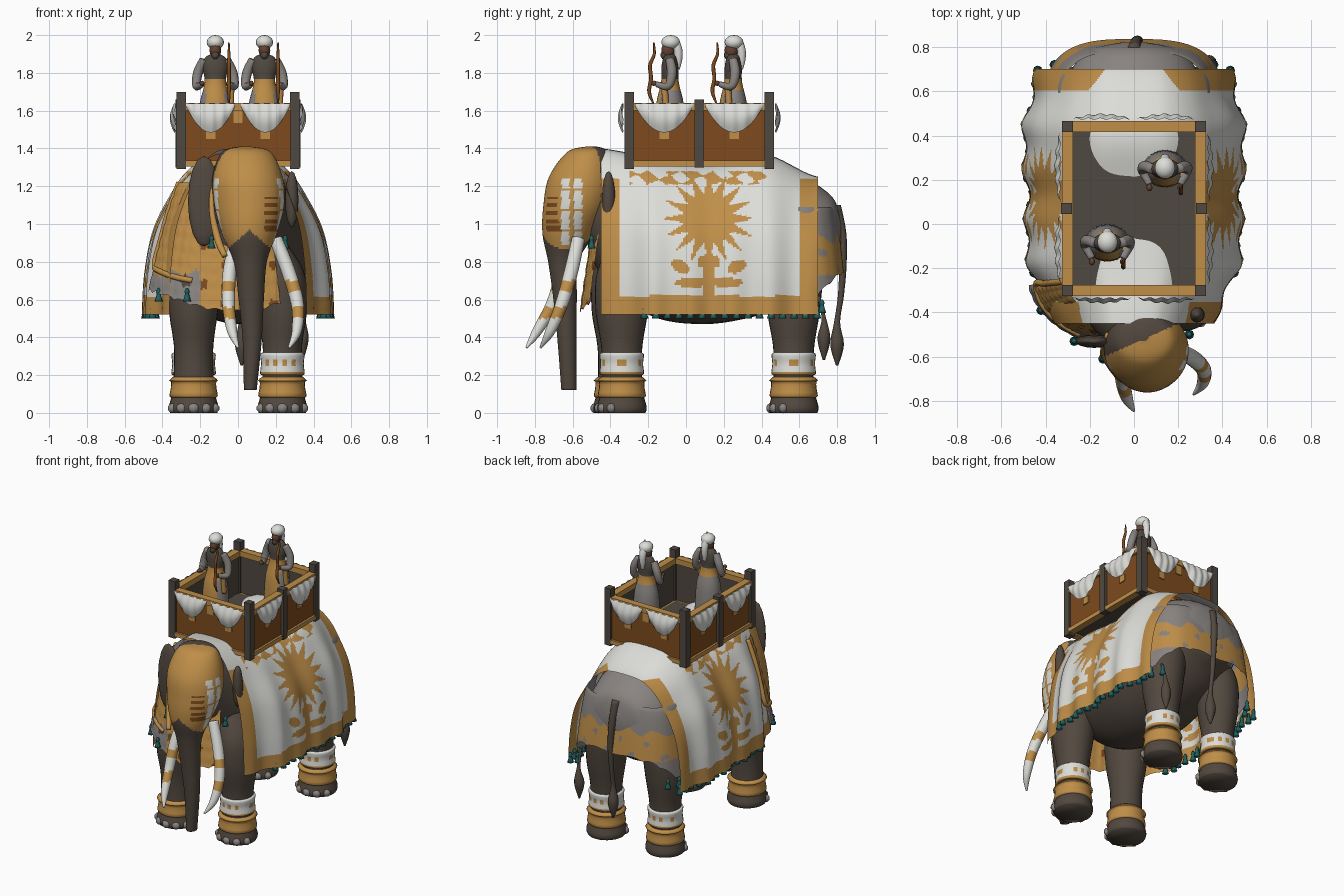
import bpy, bmesh, math
from math import sin, cos, pi, hypot
from mathutils import Vector, Matrix

cube = bpy.data.objects.get("Cube")
if cube:
    bpy.data.objects.remove(cube)

PALETTE = {
    "hide": (0.085, 0.066, 0.05), "gold": (0.52, 0.27, 0.065), "white": (0.72, 0.72, 0.69),
    "grey": (0.25, 0.23, 0.22), "brown": (0.21, 0.07, 0.013), "teal": (0.015, 0.12, 0.12),
    "dark_wood": (0.08, 0.066, 0.052), "skin": (0.13, 0.055, 0.03),
}
NAMES = list(PALETTE)
MATS = []
for key, rgb in PALETTE.items():
    m = bpy.data.materials.new(key)
    m.use_nodes = True
    m.diffuse_color = (*rgb, 1)
    bsdf = m.node_tree.nodes["Principled BSDF"]
    bsdf.inputs["Base Color"].default_value = (*rgb, 1)
    bsdf.inputs["Roughness"].default_value = 0.8
    MATS.append(m)


def finish(name, bm, mat, smooth=True):
    """mat is a colour name or a rule from face centre to colour name."""
    bmesh.ops.recalc_face_normals(bm, faces=bm.faces)
    used = []
    for f in bm.faces:
        f.smooth = smooth
        colour = mat(f.calc_center_median()) if callable(mat) else mat
        if colour not in used:
            used.append(colour)
        f.material_index = used.index(colour)
    me = bpy.data.meshes.new(name)
    bm.to_mesh(me)
    bm.free()
    for c in used:
        me.materials.append(MATS[NAMES.index(c)])
    ob = bpy.data.objects.new(name, me)
    bpy.context.collection.objects.link(ob)


def spline(pts, t):
    """Catmull-Rom through evenly spaced points, t in 0..1."""
    n = len(pts) - 1
    i = min(int(t * n), n - 1)
    f = t * n - i
    a, b, c, d = (Vector(pts[min(max(k, 0), n)]) for k in (i - 1, i, i + 1, i + 2))
    return b + 0.5 * f * (c - a + f * (2 * a - 5 * b + 4 * c - d + f * (3 * (b - c) + d - a)))


def sheet(name, fn, nu, nv, mat, closed=False):
    bm = bmesh.new()
    rows = [[bm.verts.new(fn(i / nu, j / nv)) for i in range(nu + (not closed))] for j in range(nv + 1)]
    w = len(rows[0])
    for r, s in zip(rows, rows[1:]):
        for i in range(nu):
            k = (i + 1) % w
            bm.faces.new((r[i], r[k], s[k], s[i]))
    if closed:
        bm.faces.new(rows[0])
        bm.faces.new(rows[-1])
    finish(name, bm, mat)


def loft(name, rings, mat, axis="z", n=24, steps=5):
    """Rings are (x, y, z, half width, half depth) across one axis."""
    def fn(u, v):
        x, y, z, a, b = spline(rings, v)
        ca, sb = a * cos(2 * pi * u), b * sin(2 * pi * u)
        return (x + ca, y + sb, z) if axis == "z" else (x + ca, y, z + sb)
    sheet(name, fn, n, steps * (len(rings) - 1), mat, True)


def tube(name, path, mat, n=10, steps=6):
    """Path points are (x, y, z, radius)."""
    def fn(u, v):
        p = spline(path, v)
        d = (spline(path, min(v + .01, 1)) - spline(path, max(v - .01, 0))).xyz
        side = d.cross(Vector((.7, -.6, .4))).normalized()
        up = side.cross(d).normalized()
        return p.xyz + p.w * (side * cos(2 * pi * u) + up * sin(2 * pi * u))
    sheet(name, fn, n, steps * (len(path) - 1), mat, True)


def ball(name, loc, size, mat, seg=16):
    bm = bmesh.new()
    bmesh.ops.create_uvsphere(bm, u_segments=seg, v_segments=seg // 2, radius=1,
                              matrix=Matrix.Translation(loc) @ Matrix.Diagonal((*size, 1)))
    finish(name, bm, mat)


def box(name, loc, size, mat):
    bm = bmesh.new()
    bmesh.ops.create_cube(bm, size=1, matrix=Matrix.Translation(loc) @ Matrix.Diagonal((*size, 1)))
    finish(name, bm, mat, False)


def tassel(x, y, z):
    loft("tassel", [(x, y, z, .006, .006), (x, y, z - .02, .014, .014), (x, y, z - .03, .01, .01),
                    (x, y, z - .07, .022, .022)], "teal", n=8, steps=2)


# Elephant body, with a grey rump
loft("body", [(.03, -.56, 1.18, .12, .15), (0, -.45, 1.05, .2, .32), (0, -.2, .92, .32, .4),
              (0, .1, .88, .38, .41), (0, .4, .92, .37, .4), (0, .6, .93, .32, .33),
              (0, .72, .95, .27, .24), (0, .79, .95, .2, .17), (0, .82, .95, .06, .06)],
     lambda c: "grey" if c.y > .6 and c.z > .8 else "hide", "y", 40, 6)

# Legs with feet, toenails, gold anklets and cloth bands
for side, end, x, y in ((1, "front", .235, -.34), (-1, "front", -.235, -.36),
                        (1, "hind", .235, .57), (-1, "hind", -.235, .57)):
    name = ("left_" if side > 0 else "right_") + end
    loft(name + "_leg", [(x, y, 0, .125, .125), (x, y, .03, .132, .132), (x, y, .1, .115, .115),
                         (x, y, .22, .105, .105), (x, y, .36, .105, .11), (x, y, .55, .13, .14),
                         (x * .93, y + .01, .75, .13, .14), (x * .7, y + .03, .93, .07, .07)],
         "hide", n=28)
    loft(name + "_anklet", [(x, y, .08, .115, .115), (x, y, .09, .128, .128), (x, y, .13, .121, .121),
                            (x, y, .165, .12, .12), (x, y, .17, .13, .13), (x, y, .19, .11, .11)],
         "gold", n=28, steps=2)
    if (side, end) != (-1, "front"):
        loft(name + "_band", [(x, y, .2, .108, .108), (x, y, .21, .118, .118), (x, y, .26, .113, .113),
                              (x, y, .31, .117, .117), (x, y, .32, .1, .1)],
             lambda c: "gold" if c.z < .215 or (abs(c.z - .265) < .02 and sin(c.x * 130) > .5) else "white",
             n=28)
    for k in range(-2, 3):
        a = k * .55
        ball("toenail", (x + .122 * sin(a), y - .122 * cos(a), .025), (.03, .024, .027), "grey", 10)


# Head and trunk, with a gold face cover
def face_colour(c):
    off = abs(c.x - .06)
    if c.y > -.54 + .45 * c.x and c.z > .9:
        return "brown" if c.x > .12 and c.z < 1.25 else "hide"
    if off > .12 and -.66 < c.y < -.55 and .88 < c.z < 1.24:
        return "gold" if abs(c.y + .605) < .012 or sin(c.z * 60) > .93 else "white"
    if .14 < c.x < .21 and c.y < -.66 and .95 < c.z < 1.14 and sin(c.z * 150) > -.5:
        return "brown"
    return "gold" if c.z > .97 - .9 * off and c.z > .82 else "hide"


loft("head_and_trunk", [(.04, -.5, 1.41, .03, .03), (.045, -.52, 1.38, .13, .11),
                        (.05, -.55, 1.25, .185, .175), (.06, -.58, 1.1, .185, .175),
                        (.06, -.62, .95, .145, .14), (.065, -.65, .8, .088, .08),
                        (.07, -.64, .6, .067, .062), (.075, -.63, .38, .05, .05),
                        (.065, -.62, .12, .034, .04)], face_colour, n=90, steps=14)
tube("cap_rim", [(-.12, -.5, 1.3, .012), (-.14, -.58, 1.1, .014), (-.11, -.63, .93, .02),
                 (-.07, -.69, .83, .016)], "gold")
ball("right_ear", (-.18, -.53, 1.12), (.085, .03, .24), "hide")
ball("left_ear", (.285, -.41, 1.13), (.035, .035, .15), "hide")
for p in ((-.14, -.61, .94), (.25, -.5, .94), (-.42, -.39, .66), (-.27, -.53, .66)):
    tassel(*p)


# Tusks with gold rings
def tusk_colour(c):
    return "gold" if .5 < c.z < .56 or .64 < c.z < .7 else "white"


tube("right_tusk", [(-.01, -.58, .92, .035), (-.045, -.65, .74, .037), (-.05, -.71, .57, .034),
                    (-.03, -.79, .43, .026), (0, -.845, .345, .006)], tusk_colour, 14, 10)
tube("left_tusk", [(.2, -.57, .92, .035), (.27, -.61, .74, .037), (.315, -.66, .57, .034),
                   (.31, -.72, .43, .026), (.27, -.77, .345, .006)], tusk_colour, 14, 10)

# Saddle blanket
PROFILE = [(0, 1.4), (.15, 1.385), (.27, 1.3), (.36, 1.16), (.44, .98), (.48, .75), (.49, .52)]
DROP = [(0, 0), (.05, 0), (.08, 0), (.03, 0), (.15, 0)]
WIDTH = [(.74, 0), (.98, 0), (.99, 0), (1.02, 0), (.9, 0)]


def blanket_point(u, v):
    s = 2 * u - 1
    x, z = spline(PROFILE, abs(s))
    hang = (z - .52) / .88
    x = x * spline(WIDTH, v).x + .014 * (1 - hang) * sin(v * 34) * (x > .2)
    return (math.copysign(x, s), -.45 + 1.15 * v, z - spline(DROP, v).x * hang)


def blanket_colour(c):
    y, z, d = c.y, c.z, abs(c.y - .12)
    if z < .62 or (z < 1.24 and (y < -.35 or y > .6)):
        return "gold"
    ray = abs((math.atan2(z - 1.03, y - .12) * 8 / pi) % 1 - .5) * 2
    if hypot(y - .12, z - 1.03) < .135 + .11 * ray ** 1.7:
        return "gold"
    if 1.21 < z < 1.28 and -.3 < y < .43 and sin(y * 55) + sin(z * 90 + y * 20) > -.1:
        return "gold"
    leaf = hypot((d - .09) / .09, (z - .69) / .026) < 1
    wing = hypot((d - .15) / .05, (z - .775 - .3 * (d - .15)) / .035) < 1
    stem = (d < .055 and abs(z - .8) < .045 - .4 * d) or (d < .03 and z < .8)
    return "gold" if leaf or wing or stem else "white"


sheet("blanket", blanket_point, 220, 130, blanket_colour)
for side in (0, 1):
    for k in range(16):
        x, y, z = blanket_point(side, .2 + k * .053)
        tassel(x * .965, y, z + .05)


# Scaled chest apron
def apron_point(u, v):
    a = math.radians(-82 + 114 * u)
    bottom = .64 - .11 * cos(a) ** 3 + .015 * abs(sin(u * 28))
    r = .64 + .36 * v ** .8 + .012 * abs(sin(v * 26)) * abs(sin(u * 40))
    return (.46 * r * sin(a) - .02, -.23 - .33 * r * cos(a), 1.22 + (bottom - 1.22) * v)


def apron_colour(c):
    if c.x < -.2 and c.z < .74 + .02 * sin(c.x * 50):
        return "grey"
    return "brown" if sin(c.x * 25) * sin(c.z * 30) > .75 and c.x > -.2 else "gold"


sheet("chest_apron", apron_point, 80, 40, apron_colour)
tube("apron_hem", [(*apron_point(u, v), .015) for u, v in
                   ((0, 0), (0, .25), (0, .5), (0, .75), (.16, .82), (.32, .82), (.45, .8))], "gold")


# Rump drape with a scalloped gold band
def drape_point(u, v):
    a = pi * u
    bottom = .73 - .17 * abs(cos(a)) ** 4 + .015 * abs(sin(u * 25))
    r = .84 + .18 * v ** .6
    return (math.copysign(.4 * r * abs(cos(a)) ** .65, cos(a)),
            .52 + .31 * r * abs(sin(a)) ** .7, 1.09 + (bottom - 1.09) * v)


def drape_colour(c):
    patch = sin(c.x * 32) * sin(c.z * 34 + 1) > .8
    return "gold" if .73 < c.z < .92 + .025 * sin(c.x * 40) and not patch else "grey"


sheet("rump_drape", drape_point, 100, 30, drape_colour)
for x, y in ((.4, .65), (.36, .72), (-.4, .65), (-.36, .72)):
    tassel(x, y, .6)

# Tail and a hanging side strand
loft("tail", [(0, .79, 1.1, .03, .03), (.01, .825, .95, .024, .024), (.02, .83, .78, .02, .02),
              (.02, .82, .62, .016, .016), (.02, .8, .48, .016, .016), (.02, .8, .36, .036, .036),
              (.02, .8, .25, .006, .006)], "hide", n=12)
loft("side_strand", [(.35, .7, .62, .01, .01), (.345, .73, .5, .012, .012), (.34, .73, .39, .034, .034),
                     (.34, .73, .28, .006, .006)], "hide", n=12)

# Howdah frame, panels and floor
Y0, Y1, YM, X = -.3, .44, .07, .3
box("howdah_floor", (0, YM, 1.325), (.58, .72, .02), "dark_wood")
for sx in (-1, 1):
    for y in (Y0, Y1):
        box("corner_post", (sx * X, y, 1.495), (.05, .05, .41), "dark_wood")
    box("middle_post", (sx * (X + .005), YM, 1.48), (.05, .05, .36), "dark_wood")
    box("side_panel", (sx * (X + .004), YM, 1.465), (.012, .72, .3), "brown")
    box("side_lining", (sx * (X - .008), YM, 1.465), (.01, .72, .3), "dark_wood")
    for z, h in ((1.62, .04), (1.32, .03)):
        box("side_rail", (sx * X, YM, z), (.05, .7, h), "gold")
for y, s in ((Y0, -1), (Y1, 1)):
    box("end_panel", (0, y + s * .004, 1.465), (.58, .012, .3), "brown")
    box("end_lining", (0, y - s * .008, 1.465), (.58, .01, .3), "dark_wood")
    box("middle_badge", (0, y + s * .013, 1.57), (.05, .008, .07), "gold")
    for z, h in ((1.62, .04), (1.32, .03)):
        box("end_rail", (0, y, z), (.55, .05, h), "gold")


# White swags and gold pendants around the howdah
def swag(cx, cy, nx, ny, half):
    def fn(u, v):
        t = 2 * u - 1
        out = .008 + .022 * sin(pi * v) * (1 - t * t) + .004 * sin(u * 30)
        return (cx + nx * out + ny * t * half, cy + ny * out + nx * t * half,
                1.637 - .14 * v * (1 - abs(t) ** 2) - .012 * v)
    sheet("swag", fn, 28, 10, "white")
    box("pendant", (cx - nx * .014, cy - ny * .014, 1.475),
        (.008 if nx else .05, .008 if ny else .05, .05), "gold")


for s in (-1, 1):
    for k in (-1, 1):
        swag(k * .145, YM + s * .397, 0, s, .13)
        swag(s * .327, YM + k * .185, s, 0, .155)


# Archers
def archer(x, y):
    def robe(c):
        if 1.72 < c.z < 1.76 or (c.z < 1.72 and c.y < y - .02 and abs(c.x - x) < .05):
            return "gold"
        return "dark_wood" if c.z > 1.76 else "grey"
    loft("archer_robe", [(x, y, 1.33, .1, .085), (x, y, 1.5, .092, .082), (x, y, 1.64, .082, .072),
                         (x, y, 1.75, .056, .047), (x, y, 1.83, .068, .045), (x, y, 1.88, .055, .035),
                         (x, y, 1.9, .02, .02)], robe, n=28)
    for s in (-1, 1):
        tube("archer_sleeve", [(x + s * .06, y, 1.87, .024), (x + s * .092, y + .01, 1.8, .026),
                               (x + s * .1, y - .01, 1.73, .022), (x + s * .07, y - .07, 1.74, .015)], "grey")
        ball("archer_hand", (x + s * .07, y - .085, 1.745), (.014, .018, .014), "skin", 10)
    ball("archer_head", (x, y - .01, 1.92), (.031, .036, .042), "skin")
    ball("archer_beard", (x, y - .028, 1.895), (.022, .022, .025), "dark_wood", 10)
    ball("turban", (x, y + .004, 1.962), (.046, .05, .038), "white")
    tube("turban_tail", [(x, y + .025, 1.97, .024), (x, y + .042, 1.92, .024), (x, y + .045, 1.87, .02),
                         (x, y + .04, 1.82, .012)], "white")
    bx = x + .072
    tube("bow", [(bx, y - .085, 1.96, .004), (bx, y - .083, 1.9, .008), (bx, y - .105, 1.84, .01),
                 (bx, y - .1, 1.77, .01), (bx, y - .11, 1.7, .01), (bx, y - .085, 1.63, .004)], "brown")
    tube("quiver", [(bx + .01, y - .02, 1.6, .016), (bx + .012, y - .03, 1.74, .018)], "gold")


archer(-.12, -.085)
archer(.14, .25)
